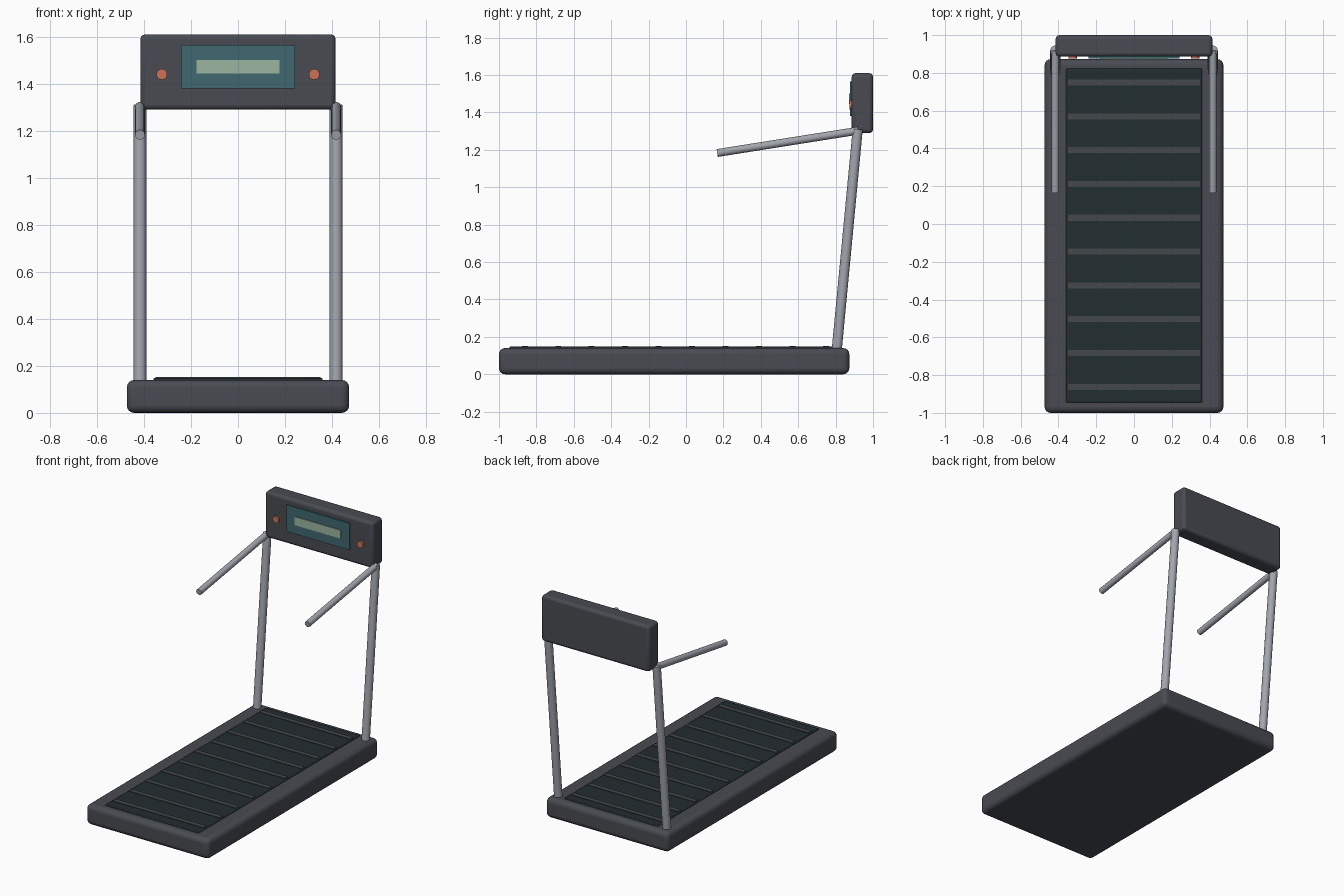
import bpy, math
from mathutils import Vector

if "Cube" in bpy.data.objects:
    bpy.data.objects.remove(bpy.data.objects["Cube"])


def material(name, rgb):
    m = bpy.data.materials.new(name)
    m.diffuse_color = (*rgb, 1)
    m.use_nodes = True
    m.node_tree.nodes["Principled BSDF"].inputs["Base Color"].default_value = m.diffuse_color
    return m


frame_mat = material("dark_frame", (0.065, 0.07, 0.085))
belt_mat = material("belt_rubber", (0.016, 0.026, 0.03))
stripe_mat = material("belt_stripe", (0.06, 0.065, 0.07))
metal_mat = material("metal", (0.36, 0.38, 0.42))
screen_mat = material("screen", (0.05, 0.14, 0.16))
display_mat = material("display", (0.33, 0.46, 0.35))
button_mat = material("button", (0.6, 0.17, 0.1))


def box(name, lo, hi, mat, bevel=0, segments=3):
    lo, hi = Vector(lo), Vector(hi)
    bpy.ops.mesh.primitive_cube_add(size=1, location=(lo + hi) / 2)
    o = bpy.context.object
    o.name = name
    o.scale = hi - lo
    bpy.ops.object.transform_apply(location=False, rotation=False, scale=True)
    o.data.materials.append(mat)
    if bevel:
        b = o.modifiers.new("bevel", 'BEVEL')
        b.width, b.segments = bevel, segments
        bpy.ops.object.shade_smooth_by_angle(angle=math.radians(40))
    return o


def rod(name, a, b, radius, mat, sides=16):
    a, b = Vector(a), Vector(b)
    d = b - a
    bpy.ops.mesh.primitive_cylinder_add(
        vertices=sides, radius=radius, depth=d.length, location=(a + b) / 2,
        rotation=d.to_track_quat('Z', 'Y').to_euler())
    o = bpy.context.object
    o.name = name
    o.data.materials.append(mat)
    bpy.ops.object.shade_smooth_by_angle(angle=math.radians(40))
    return o


# Deck and running belt
box("deck", (-0.473, -1, 0), (0.473, 0.873, 0.14), frame_mat, 0.032, 4)
box("belt", (-0.36, -0.945, 0.11), (0.36, 0.823, 0.148), belt_mat, 0.005, 2)

# Belt stripes
for i in range(10):
    y = -0.862 + i * 0.179
    box(f"belt_stripe_{i + 1}", (-0.35, y - 0.016, 0.142),
        (0.35, y + 0.016, 0.152), stripe_mat)

# Console with screen and display
box("console", (-0.415, 0.886, 1.29), (0.415, 1.0, 1.61), frame_mat, 0.02, 3)
box("screen", (-0.242, 0.877, 1.38), (0.242, 0.895, 1.565), screen_mat)
box("display", (-0.177, 0.872, 1.444), (0.177, 0.885, 1.502), display_mat)

# Uprights, handrails and console buttons on both sides
for side, s in (("left", -1), ("right", 1)):
    x = s * 0.417
    rod(f"{side}_upright", (x, 0.804, 0.11), (x, 0.918, 1.31), 0.027, metal_mat)
    rod(f"{side}_handrail", (x, 0.92, 1.302), (x, 0.167, 1.183), 0.021, metal_mat)
    rod(f"{side}_button", (s * 0.324, 0.9, 1.44), (s * 0.324, 0.875, 1.44),
        0.023, button_mat, 20)
